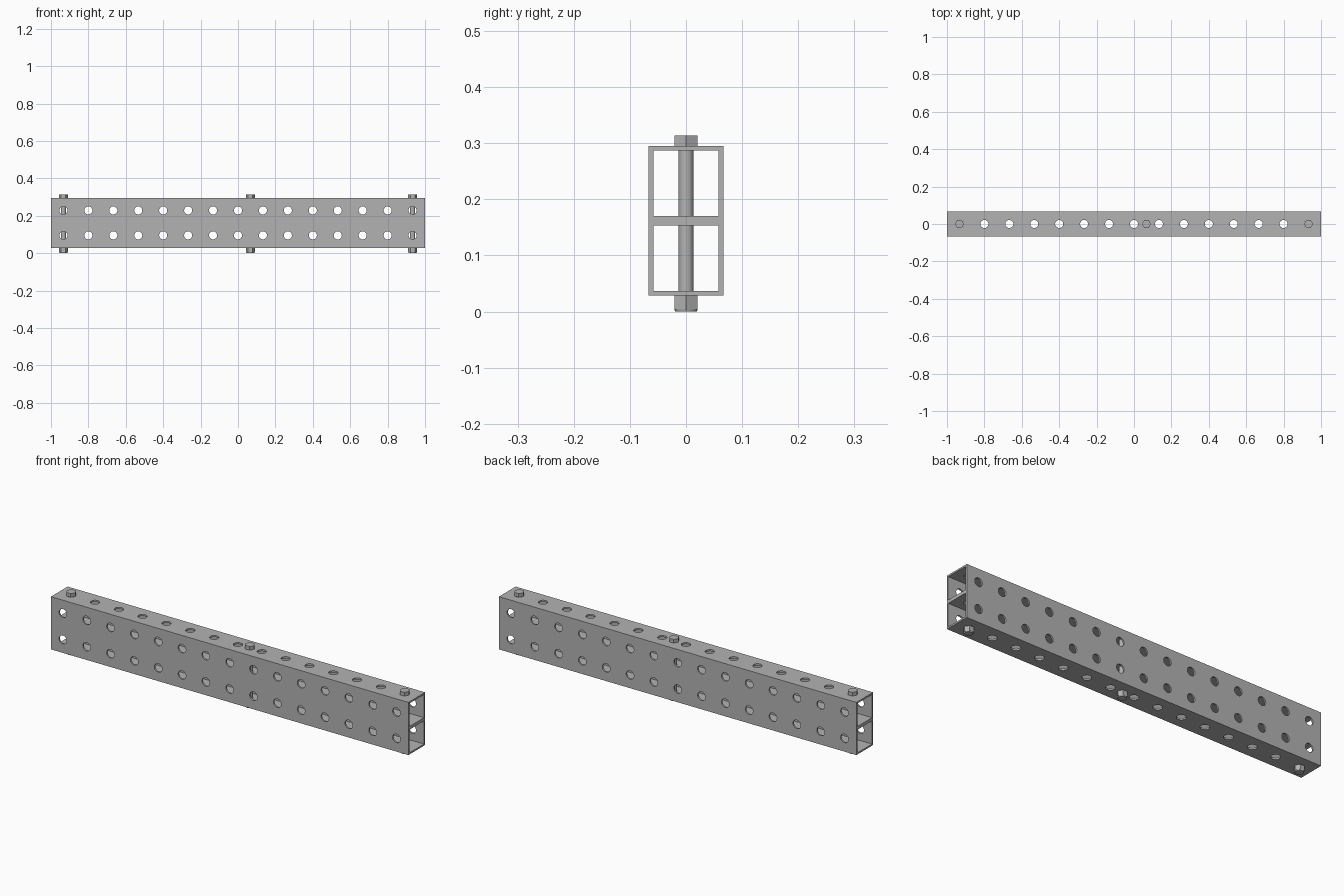
import bpy
import bmesh
import math
from mathutils import Matrix

if "Cube" in bpy.data.objects:
    bpy.data.objects.remove(bpy.data.objects["Cube"], do_unlink=True)

INCH = 2 / 15                 # hole pitch and tube width
WALL = INCH / 16
BASE = 0.0285                 # underside of the beam
TOP = BASE + 2 * INCH
HOLE_R = 0.0215
ROWS = [BASE + INCH / 2, BASE + INCH * 1.5]
COLUMNS = [(i - 7) * INCH for i in range(15)]

steel = bpy.data.materials.new("grey steel")
steel.use_nodes = True
steel.diffuse_color = (0.45, 0.45, 0.45, 1)
steel.node_tree.nodes["Principled BSDF"].inputs["Base Color"].default_value = steel.diffuse_color


def finish(name, bm):
    bmesh.ops.recalc_face_normals(bm, faces=bm.faces)
    mesh = bpy.data.meshes.new(name)
    bm.to_mesh(mesh)
    bm.free()
    mesh.materials.append(steel)
    obj = bpy.data.objects.new(name, mesh)
    bpy.context.collection.objects.link(obj)
    return obj


def add_box(bm, size, z):
    bmesh.ops.create_cube(bm, size=1, matrix=Matrix.Translation((0, 0, z)) @ Matrix.Diagonal((*size, 1)))


def add_prism(bm, x, z0, z1, r0, r1, sides, turn=0):
    place = Matrix.Translation((x, 0, (z0 + z1) / 2)) @ Matrix.Rotation(turn, 4, "Z")
    bmesh.ops.create_cone(bm, cap_ends=True, segments=sides, radius1=r0, radius2=r1,
                          depth=z1 - z0, matrix=place)


def smooth(obj):
    bpy.ops.object.select_all(action="DESELECT")
    obj.select_set(True)
    bpy.context.view_layer.objects.active = obj
    bpy.ops.object.shade_smooth_by_angle(angle=math.radians(30))


# Twin-tube beam
bm = bmesh.new()
add_box(bm, (2, INCH, 2 * INCH), (BASE + TOP) / 2)
beam = finish("perforated_beam", bm)

# Cutters: two hollow channels, vertical holes, cross holes
channels, vertical, cross = bmesh.new(), bmesh.new(), bmesh.new()
for z in ROWS:
    add_box(channels, (2.2, INCH - 2 * WALL, INCH - 2 * WALL), z)
for x in COLUMNS:
    add_prism(vertical, x, BASE - 0.1, TOP + 0.1, HOLE_R, HOLE_R, 32)
    for z in ROWS:
        bmesh.ops.create_cone(cross, cap_ends=True, segments=32, radius1=HOLE_R, radius2=HOLE_R, depth=0.4,
                              matrix=Matrix.Translation((x, 0, z)) @ Matrix.Rotation(math.pi / 2, 4, "X"))
cutters = [finish("cutter", cut) for cut in (channels, vertical, cross)]
for cutter in cutters:
    cutter.hide_render = True
    mod = beam.modifiers.new("cut", "BOOLEAN")
    mod.operation = "DIFFERENCE"
    mod.solver = "EXACT"
    mod.object = cutter

# Bake the cuts and discard the cutters
bpy.context.view_layer.update()
graph = bpy.context.evaluated_depsgraph_get()
baked = bpy.data.meshes.new_from_object(beam.evaluated_get(graph))
beam.modifiers.clear()
beam.data = baked
for cutter in cutters:
    bpy.data.objects.remove(cutter, do_unlink=True)
smooth(beam)

# Hex bolts with nuts
HEX_R = 0.0415 / math.sqrt(3)
for name, x in (("right", COLUMNS[0]), ("middle", INCH / 2), ("left", COLUMNS[-1])):
    parts = {
        "bolt_head": [(TOP, TOP + 0.0185, HEX_R, HEX_R, 6)],
        "bolt_shaft": [(0.001, TOP + 0.001, 0.0133, 0.0133, 32)],
        "nut": [(0.004, BASE, HEX_R, HEX_R, 6), (0, 0.004, 0.0195, 0.0207, 32)],
    }
    for part, prisms in parts.items():
        bm = bmesh.new()
        for z0, z1, r0, r1, sides in prisms:
            # Hexagon corners point along the beam
            add_prism(bm, x, z0, z1, r0, r1, sides, math.pi / 2 if sides == 6 else 0)
        smooth(finish(f"{name}_{part}", bm))
